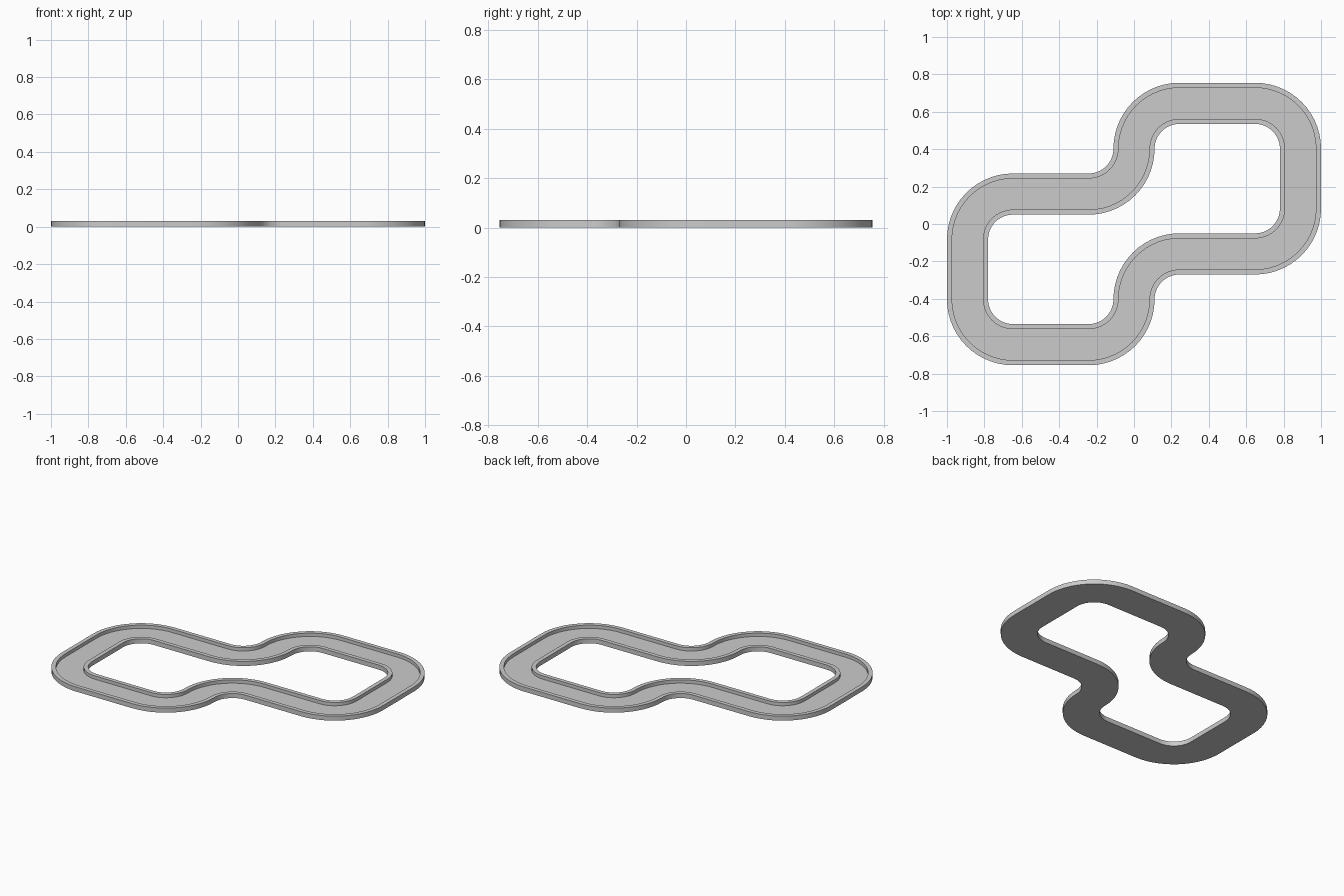
import bpy, bmesh
from math import sin, cos, pi, radians

if "Cube" in bpy.data.objects:
    bpy.data.objects.remove(bpy.data.objects["Cube"])

R = 0.2425           # centreline corner radius
LONG, SHORT = 0.405, 0.32
SEG = 14             # steps per quarter turn

# Half of the circuit; the other half is the same moves again
moves = [('S', SHORT), ('L', 0), ('S', LONG), ('L', 0), ('R', 0), ('S', LONG), ('L', 0)] * 2

# Walk the centreline, storing position and heading
x, y, a = 0.89, 0.0825, pi / 2
path = [(x, y, a)]
for kind, length in moves:
    if kind == 'S':
        x, y = x + cos(a) * length, y + sin(a) * length
        path.append((x, y, a))
    else:
        s = 1 if kind == 'L' else -1
        cx, cy, a0 = x - s * R * sin(a), y + s * R * cos(a), a
        for i in range(1, SEG + 1):
            a = a0 + s * (pi / 2) * i / SEG
            x, y = cx + s * R * sin(a), cy - s * R * cos(a)
            path.append((x, y, a))
path.pop()           # last point closes on the first

# Channel section: flat base, recessed lane, raised border on each side
W, B, H, F = 0.11, 0.027, 0.03, 0.008
profile = [(-W, 0), (W, 0), (W, H), (W - B, H), (W - B, F),
           (-W + B, F), (-W + B, H), (-W, H)]

# Sweep the section around the closed circuit
bm = bmesh.new()
rings = [[bm.verts.new((px + o * sin(pa), py - o * cos(pa), z)) for o, z in profile]
         for px, py, pa in path]
for r0, r1 in zip(rings, rings[1:] + rings[:1]):
    for j in range(len(profile)):
        k = (j + 1) % len(profile)
        bm.faces.new((r0[j], r0[k], r1[k], r1[j]))
bmesh.ops.recalc_face_normals(bm, faces=bm.faces)

mesh = bpy.data.meshes.new("race_track")
bm.to_mesh(mesh)
bm.free()
track = bpy.data.objects.new("race_track", mesh)
bpy.context.collection.objects.link(track)
bpy.context.view_layer.objects.active = track
track.select_set(True)
bpy.ops.object.shade_smooth_by_angle(angle=radians(30))
